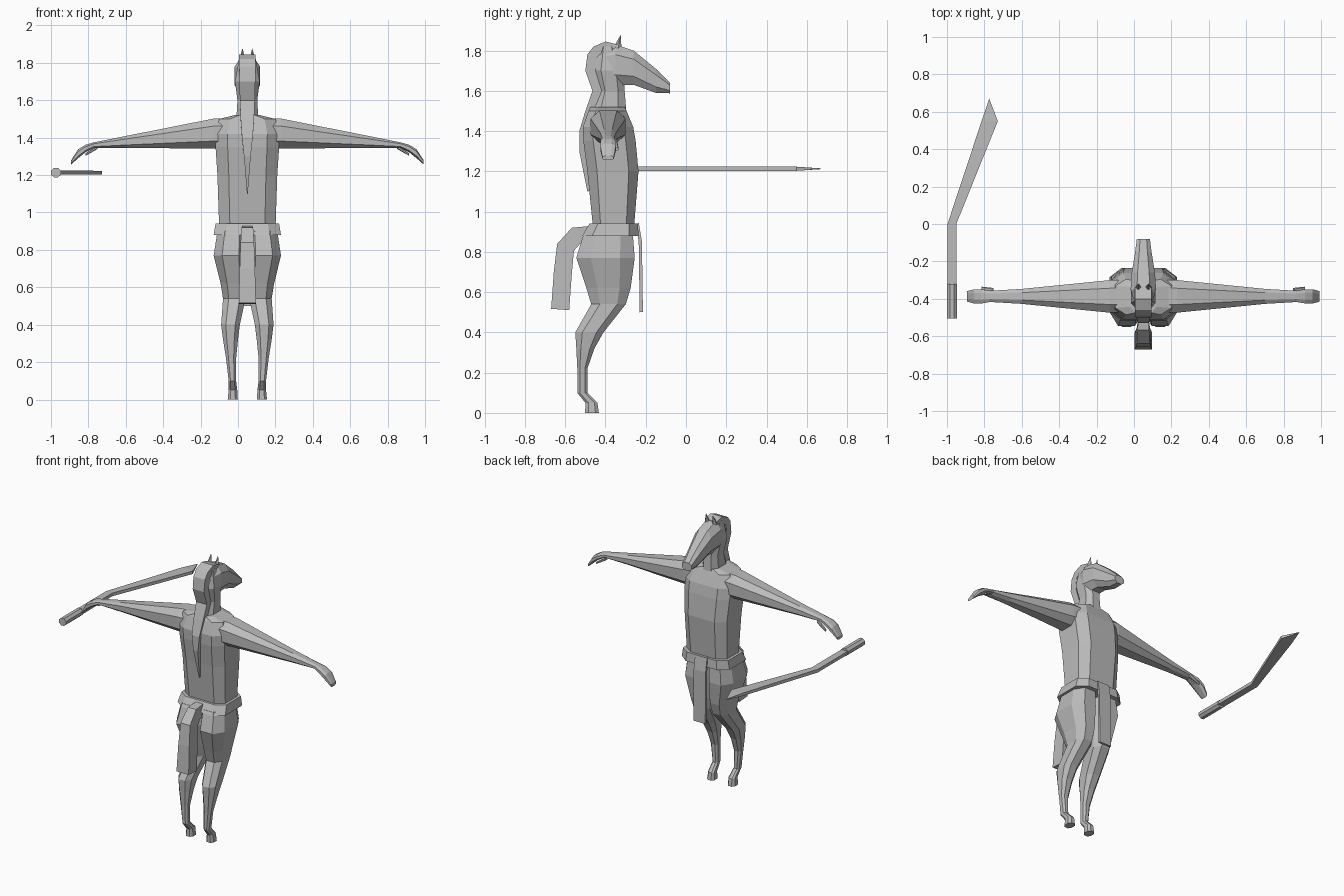
import bpy, bmesh
from mathutils import Vector

cube = bpy.data.objects.get("Cube")
if cube:
    bpy.data.objects.remove(cube)

SHADE = (.5, .5, .5, 1)
grey = bpy.data.materials.new("plain grey")
grey.use_nodes = True
grey.diffuse_color = SHADE
grey.node_tree.nodes["Principled BSDF"].inputs["Base Color"].default_value = SHADE

BODY_X = .05
SIDES = {"left": 1, "right": -1}
X, Y, Z = range(3)


def skin(name, rings, offset=BODY_X):
    """Closed flat-faced surface running through rings of equal point count."""
    bm = bmesh.new()
    loops = [[bm.verts.new(point) for point in ring] for ring in rings]
    for lower, upper in zip(loops, loops[1:]):
        for i in range(len(lower)):
            bm.faces.new((lower[i - 1], lower[i], upper[i], upper[i - 1]))
    bm.faces.new(loops[0])
    bm.faces.new(loops[-1])
    bmesh.ops.recalc_face_normals(bm, faces=bm.faces)
    mesh = bpy.data.meshes.new(name)
    bm.to_mesh(mesh)
    bm.free()
    mesh.materials.append(grey)
    obj = bpy.data.objects.new(name, mesh)
    obj.location.x = offset
    bpy.context.collection.objects.link(obj)


def octagon(axis, along, center_a, center_b, half_a, half_b, flat):
    """Chamfered box section across an axis; flat is the share left unchamfered."""
    corners = [(1, flat), (flat, 1), (-flat, 1), (-1, flat)]
    corners += [(-a, -b) for a, b in corners]
    ring = []
    for a, b in corners:
        point = [center_a + a * half_a, center_b + b * half_b]
        point.insert(axis, along)
        ring.append(point)
    return ring


def tube(name, axis, rows, flat=.5, offset=BODY_X):
    """Rows hold position along the axis, two centers and two half sizes."""
    skin(name, [octagon(axis, *row, flat) for row in rows], offset)


def strap(name, path, thickness, start_width, end_width, ease=1):
    """Band of half width eased from start to end, thickened off a y-z path."""
    points = [Vector((0, y, z)) for y, z in path]
    last = len(points) - 1
    rings = []
    for i, point in enumerate(points):
        run = (points[min(i + 1, last)] - points[max(i - 1, 0)]).normalized()
        inner = point + Vector((0, -run.z, run.y)) * thickness
        half = start_width + (end_width - start_width) * (i / last) ** ease
        side = Vector((half, 0, 0))
        rings.append([point - side, point + side, inner + side, inner - side])
    skin(name, rings)


# Torso, neck and belt
tube("torso", Z, [
    (.9, 0, -.36, .15, .1),
    (1.2, 0, -.363, .16, .127),
    (1.35, 0, -.38, .17, .13),
    (1.42, 0, -.387, .172, .125),
    (1.5, 0, -.39, .15, .095),
    (1.52, 0, -.39, .07, .085)], flat=.62)
tube("neck", Z, [
    (1.48, 0, -.385, .06, .09),
    (1.6, 0, -.37, .053, .065),
    (1.7, 0, -.385, .066, .075),
    (1.82, 0, -.39, .045, .04)])
tube("belt", Z, [
    (.88, 0, -.375, .18, .14),
    (.94, 0, -.36, .17, .12)], flat=.65)

# Long-muzzled head
tube("head", Y, [
    (-.45, 0, 1.735, .04, .055),
    (-.35, 0, 1.73, .068, .1),
    (-.26, 0, 1.715, .062, .085),
    (-.15, 0, 1.65, .044, .06),
    (-.08, 0, 1.615, .035, .027)])

# Mane, tail and loincloth
strap("mane", [
    (-.34, 1.83), (-.4, 1.845), (-.46, 1.82), (-.49, 1.78), (-.5, 1.7),
    (-.465, 1.6), (-.5, 1.5), (-.53, 1.4), (-.53, 1.3), (-.49, 1.1)],
    thickness=.05, start_width=.044, end_width=.002, ease=4)
strap("tail", [
    (-.46, .93), (-.567, .92), (-.64, .84), (-.657, .7), (-.67, .517)],
    thickness=.09, start_width=.026, end_width=.046)
strap("loincloth", [(-.25, .94), (-.235, .85), (-.23, .5)],
      thickness=.016, start_width=.045, end_width=.045)

for side, s in SIDES.items():
    # Hind-style leg with backward hock and small hoof
    tube(side + "_leg", Z, [
        (z, s * x, y, wide, deep) for z, x, y, wide, deep in (
            (.9, .08, -.385, .08, .12),
            (.77, .09, -.4, .09, .145),
            (.62, .073, -.385, .07, .11),
            (.54, .07, -.385, .06, .086),
            (.4, .09, -.48, .05, .07),
            (.32, .09, -.5, .04, .045),
            (.22, .087, -.515, .027, .025),
            (.1, .08, -.515, .02, .025),
            (.05, .077, -.47, .023, .03),
            (0, .078, -.467, .027, .034))])

    # Tapered arm ending in a drooping hand
    tube(side + "_arm", X, [
        (s * x, -.387, z, deep, tall) for x, z, deep, tall in (
            (.1, 1.423, .087, .082),
            (.18, 1.422, .087, .08),
            (.65, 1.377, .04, .032),
            (.82, 1.36, .03, .015),
            (.865, 1.342, .038, .02),
            (.905, 1.314, .038, .024),
            (.943, 1.267, .028, .011))])
    tube(side + "_thumb", X, [
        (s * .8, -.355, 1.35, .013, .01),
        (s * .865, -.343, 1.31, .008, .007)])

    # Pointed ear
    tube(side + "_ear", Z, [
        (1.8, s * .028, -.345, .02, .025),
        (1.876, s * .026, -.325, .001, .001)], flat=.2)

# Bent sword, from left edge, right edge and half thickness
SWORD_Z = 1.213
blade = [
    ((-.997, -.34), (-.95, -.34), .011),
    ((-.997, 0), (-.95, 0), .011),
    ((-.815, .55), (-.728, .55), .01),
    ((-.774, .67), (-.77, .66), .002)]
skin("sword_blade", [
    [(*left, SWORD_Z - half), (*right, SWORD_Z - half),
     (*right, SWORD_Z + half), (*left, SWORD_Z + half)]
    for left, right, half in blade], offset=0)
tube("sword_handle", Y, [
    (y, -.973, SWORD_Z, .027, .025) for y in (-.505, -.32)], flat=.4, offset=0)
